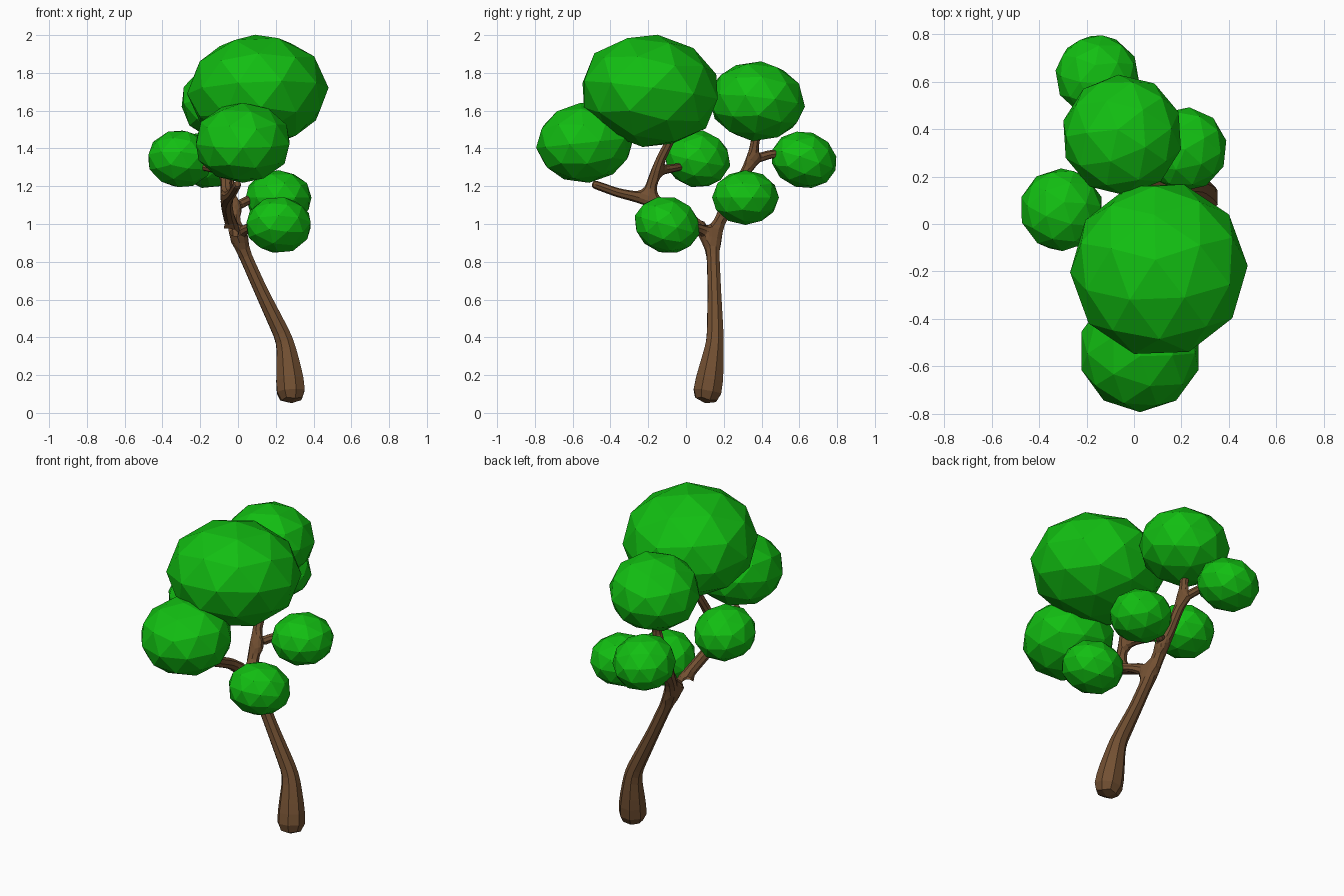
import bpy
from math import radians

cube = bpy.data.objects.get("Cube")
if cube:
    bpy.data.objects.remove(cube, do_unlink=True)


def make_material(name, color):
    mat = bpy.data.materials.new(name)
    mat.use_nodes = True
    mat.diffuse_color = color
    mat.node_tree.nodes["Principled BSDF"].inputs["Base Color"].default_value = color
    return mat


bark = make_material("bark brown", (0.17, 0.08, 0.032, 1))
leaf = make_material("leaf green", (0.006, 0.52, 0.006, 1))

# Trunk and branches: a skeleton of joints (x, y, z, radius), each path forking off an earlier joint
joints, edges = [], []


def grow(start, *points):
    """Continue the skeleton from joint index start; return the index of the last joint."""
    for point in points:
        joints.append(point)
        if start is not None:
            edges.append((start, len(joints) - 1))
        start = len(joints) - 1
    return start


fork = grow(None, (0.285, 0.10, 0.04, 0.095), (0.275, 0.125, 0.18, 0.085),
            (0.25, 0.155, 0.38, 0.052), (0.12, 0.15, 0.65, 0.04),
            (-0.005, 0.14, 0.93, 0.037))
# Back limb with its two twigs
back_low = grow(fork, (-0.035, 0.21, 1.08, 0.034))
grow(back_low, (0.06, 0.27, 1.13, 0.025), (0.15, 0.30, 1.14, 0.02))
back_high = grow(back_low, (-0.06, 0.35, 1.34, 0.028))
grow(back_high, (-0.05, 0.38, 1.52, 0.026))
grow(back_high, (-0.10, 0.45, 1.37, 0.025), (-0.13, 0.54, 1.37, 0.02))
# Low twig
grow(fork, (0.05, 0.06, 0.98, 0.027), (0.14, -0.02, 0.99, 0.02))
# Front limb with its twigs
elbow = grow(fork, (-0.05, 0.0, 1.04, 0.034), (-0.065, -0.2, 1.13, 0.034))
grow(elbow, (-0.03, -0.36, 1.165, 0.026), (0.0, -0.5, 1.215, 0.024))
front_high = grow(elbow, (-0.06, -0.165, 1.28, 0.03))
grow(front_high, (-0.02, -0.07, 1.47, 0.026), (0.02, -0.08, 1.55, 0.022))
grow(front_high, (-0.14, -0.07, 1.295, 0.024), (-0.22, 0.0, 1.31, 0.02))

mesh = bpy.data.meshes.new("trunk_and_branches")
mesh.from_pydata([j[:3] for j in joints], edges, [])
trunk = bpy.data.objects.new("trunk_and_branches", mesh)
bpy.context.collection.objects.link(trunk)
mesh.materials.append(bark)
trunk.modifiers.new("Skin", 'SKIN')
if not mesh.skin_vertices:
    bpy.context.view_layer.objects.active = trunk
    bpy.ops.mesh.customdata_skin_add()
for skin, joint in zip(mesh.skin_vertices[0].data, joints):
    skin.radius = (joint[3], joint[3])
mesh.skin_vertices[0].data[0].use_root = True
trunk.modifiers.new("Subdivision", 'SUBSURF').levels = 1
trunk.modifiers["Subdivision"].render_levels = 1

# Foliage: squashed low-poly balls (name, centre, width radius, height radius, tilt)
clumps = [
    ("crown_foliage", (0.105, -0.19, 1.705), 0.375, 0.30, (-8, 0, 20)),
    ("front_foliage", (0.025, -0.535, 1.43), 0.26, 0.213, (6, 0, 0)),
    ("back_upper_foliage", (-0.05, 0.375, 1.65), 0.257, 0.213, (-8, 0, 40)),
    ("back_foliage", (-0.155, 0.625, 1.34), 0.178, 0.15, (-18, 0, 10)),
    ("right_foliage", (-0.305, 0.06, 1.345), 0.178, 0.153, (-12, 4, 0)),
    ("left_back_foliage", (0.215, 0.315, 1.14), 0.178, 0.145, (0, 0, 30)),
    ("left_front_foliage", (0.215, -0.1, 0.995), 0.178, 0.15, (-16, 0, 0)),
]
for name, centre, wide, tall, tilt in clumps:
    bpy.ops.mesh.primitive_ico_sphere_add(subdivisions=2, radius=1, location=centre,
                                          rotation=[radians(a) for a in tilt])
    clump = bpy.context.object
    clump.name = name
    clump.scale = (wide, wide, tall)
    clump.data.materials.append(leaf)
